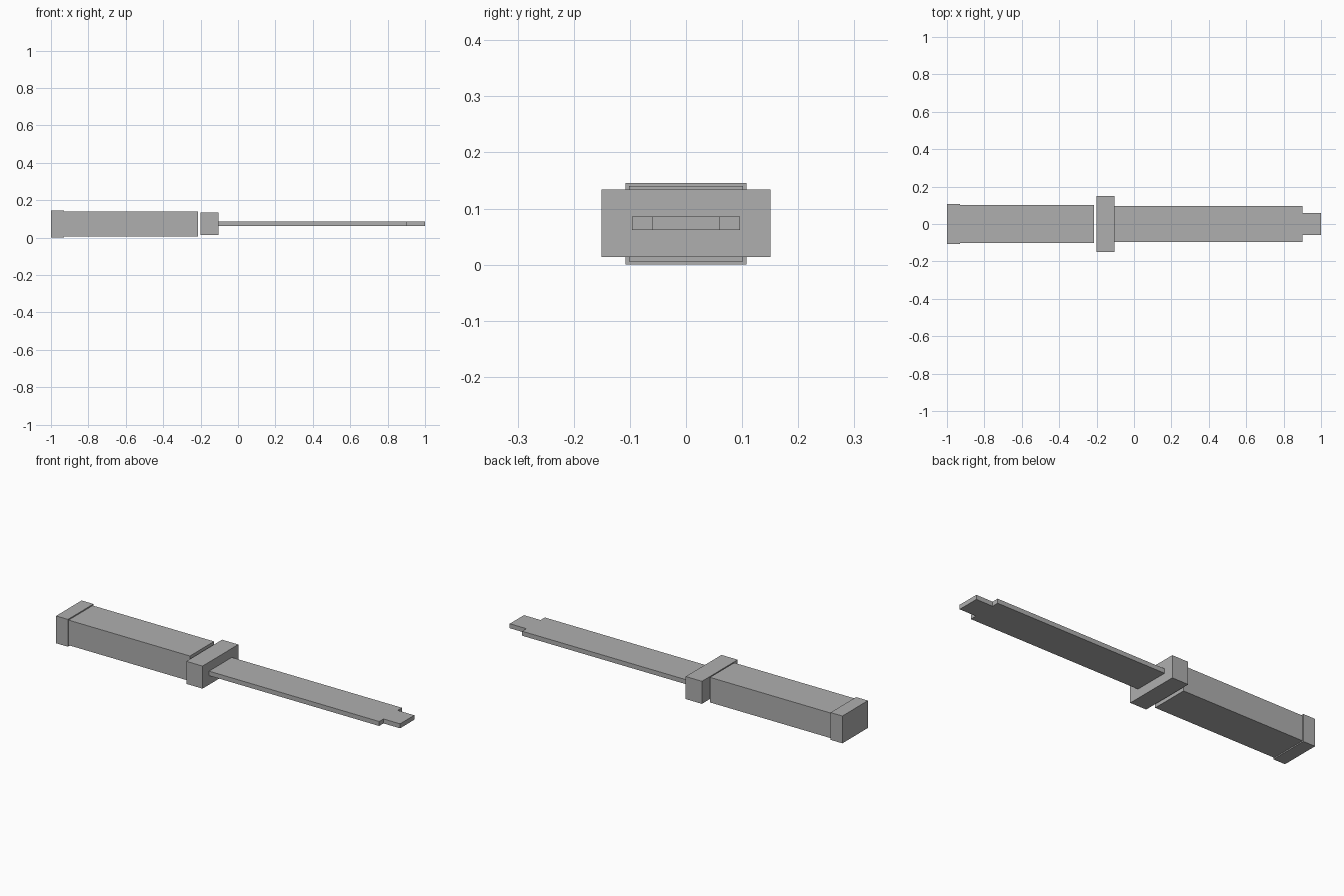
import bpy, bmesh

if "Cube" in bpy.data.objects:
    bpy.data.objects.remove(bpy.data.objects["Cube"])

grey = bpy.data.materials.new("plain_grey")
grey.diffuse_color = (0.43, 0.43, 0.43, 1)
grey.use_nodes = True
grey.node_tree.nodes["Principled BSDF"].inputs["Base Color"].default_value = grey.diffuse_color


def prism(name, half_outline, z0, z1):
    """Extrude an outline, mirrored across y = 0, from z0 up to z1."""
    outline = half_outline + [(x, -y) for x, y in reversed(half_outline)]
    bm = bmesh.new()
    base = bm.faces.new([bm.verts.new((x, y, z0)) for x, y in outline])
    top = bmesh.ops.extrude_face_region(bm, geom=[base])["geom"]
    verts = [v for v in top if isinstance(v, bmesh.types.BMVert)]
    bmesh.ops.translate(bm, verts=verts, vec=(0, 0, z1 - z0))
    bmesh.ops.recalc_face_normals(bm, faces=bm.faces)
    mesh = bpy.data.meshes.new(name)
    bm.to_mesh(mesh)
    bm.free()
    mesh.materials.append(grey)
    obj = bpy.data.objects.new(name, mesh)
    bpy.context.collection.objects.link(obj)
    return obj


def block(name, x0, x1, half_width, z0, z1):
    return prism(name, [(x0, half_width), (x1, half_width)], z0, z1)


# Grip with its end cap, then the guard after a narrow gap
block("pommel", -1.0, -0.93, 0.108, 0.0, 0.146)
block("handle", -0.93, -0.213, 0.102, 0.006, 0.14)
block("guard", -0.2, -0.104, 0.151, 0.0135, 0.134)

# Flat blade with a narrower squared tip
prism("blade", [(-0.104, 0.096), (0.902, 0.096), (0.902, 0.06), (1.0, 0.06)],
      0.062, 0.086)
